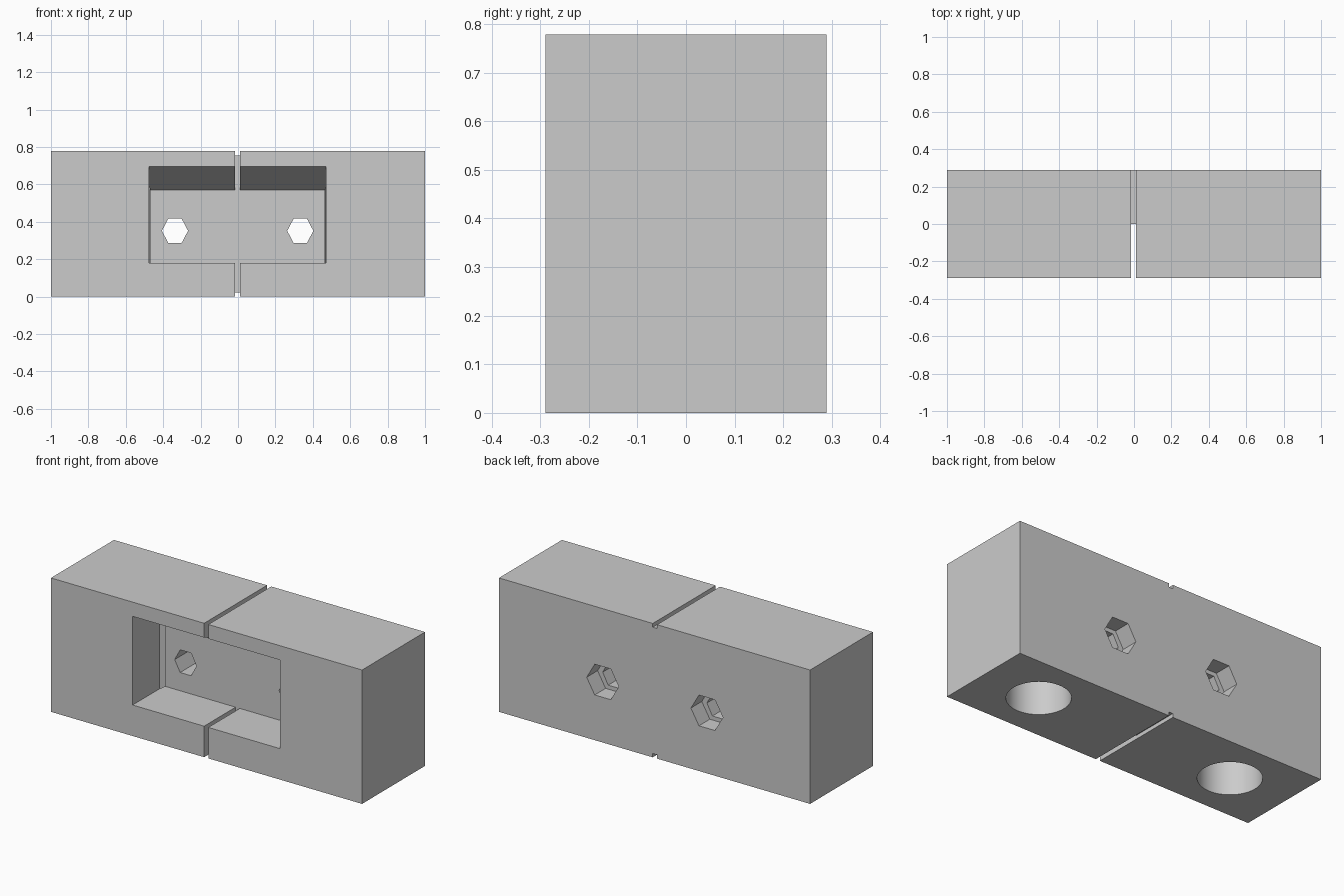
import bpy, bmesh
from math import pi
from mathutils import Matrix, Vector

old = bpy.data.objects.get("Cube")
if old:
    bpy.data.objects.remove(old, do_unlink=True)

L, D, H = 1.0, 0.289, 0.778     # half length, half depth, height
MID = -0.002                    # centre of the cut features

grey = bpy.data.materials.new("light_grey")
grey.use_nodes = True
grey.diffuse_color = (0.6, 0.6, 0.6, 1)
grey.node_tree.nodes["Principled BSDF"].inputs["Base Color"].default_value = (0.6, 0.6, 0.6, 1)


def make(name, bm):
    bmesh.ops.recalc_face_normals(bm, faces=bm.faces)
    mesh = bpy.data.meshes.new(name)
    bm.to_mesh(mesh)
    bm.free()
    mesh.materials.append(grey)
    ob = bpy.data.objects.new(name, mesh)
    bpy.context.collection.objects.link(ob)
    return ob


def box(name, lo, hi):
    bm = bmesh.new()
    bmesh.ops.create_cube(bm, size=1)
    lo, hi = Vector(lo), Vector(hi)
    scale = Matrix.Diagonal(hi - lo)
    for v in bm.verts:
        v.co = (lo + hi) / 2 + scale @ v.co
    return make(name, bm)


def prism(name, radius, sides, centre, length, matrix):
    bm = bmesh.new()
    bmesh.ops.create_cone(bm, cap_ends=True, segments=sides,
                          radius1=radius, radius2=radius, depth=length)
    bmesh.ops.transform(bm, matrix=Matrix.Translation(centre) @ matrix, verts=bm.verts)
    return make(name, bm)


def extrude_x(name, profile, x0, x1):
    bm = bmesh.new()
    face = bm.faces.new([bm.verts.new((x0, y, z)) for y, z in profile])
    new = bmesh.ops.extrude_face_region(bm, geom=[face])["geom"]
    bmesh.ops.translate(bm, vec=(x1 - x0, 0, 0),
                        verts=[g for g in new if isinstance(g, bmesh.types.BMVert)])
    return make(name, bm)


def cut(target, cutter):
    cutter.hide_render = True
    mod = target.modifiers.new("cut", "BOOLEAN")
    mod.operation, mod.solver, mod.object = "DIFFERENCE", "EXACT", cutter
    bpy.ops.object.select_all(action="DESELECT")
    target.select_set(True)
    bpy.context.view_layer.objects.active = target
    bpy.ops.object.modifier_apply(modifier=mod.name)
    bpy.data.objects.remove(cutter, do_unlink=True)


# Solid block
block = box("block", (-L, -D, 0), (L, D, H))

# Front pocket with a sloping ceiling
slope = (0.695 - 0.57) / D
out = 0.05
cut(block, extrude_x("pocket", [(-D - out, 0.18), (0, 0.18), (0, 0.57),
                                (-D - out, 0.695 + slope * out)],
                     MID - 0.473, MID + 0.473))

# Round blind holes in the underside, grazing the pocket walls
for s in (-1, 1):
    cut(block, prism("round_hole", 0.167, 64, (MID + s * 0.635, 0, 0.29), 0.78, Matrix()))

# Hexagonal bolt holes with wider nut recesses at the back
for s in (-1, 1):
    x = MID + s * 0.335
    turn = Matrix.Rotation(pi / 2, 4, "X") @ Matrix.Rotation(pi / 2, 4, "Z")
    tall = Matrix.Diagonal((1, 1, 1.09, 1))
    cut(block, prism("bolt_hole", 0.07, 6, (x, 0.15, 0.352), 0.4, tall @ turn))
    cut(block, prism("nut_recess", 0.103, 6, (x, D, 0.352), 0.2, turn))

# Centre slot through the front half, shallow grooves over the back half
w = 0.0135
cut(block, box("slot", (MID - w, -D - out, -out), (MID + w, 0, H + out)))
cut(block, box("top_groove", (MID - w, -out, H - 0.022), (MID + w, D + out, H + out)))
cut(block, box("bottom_groove", (MID - w, -out, -out), (MID + w, D + out, 0.022)))

bpy.ops.object.shade_smooth_by_angle(angle=pi / 6)
